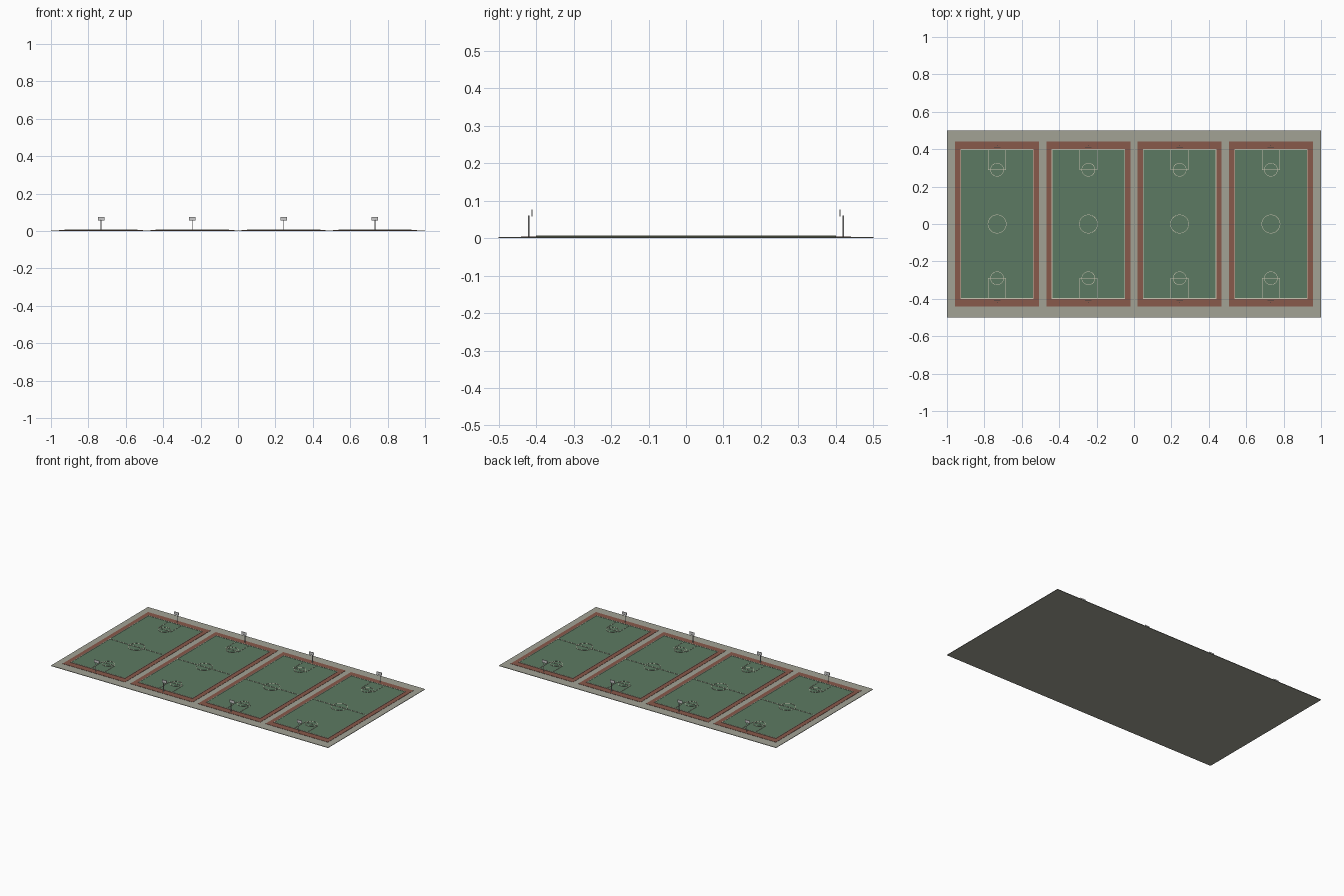
import bpy, bmesh, math
from mathutils import Matrix, Vector

if "Cube" in bpy.data.objects:
    bpy.data.objects.remove(bpy.data.objects["Cube"])


def material(name, rgb):
    m = bpy.data.materials.new(name)
    m.diffuse_color = (*rgb, 1)
    m.use_nodes = True
    m.node_tree.nodes["Principled BSDF"].inputs["Base Color"].default_value = m.diffuse_color
    return m


CONCRETE = material("concrete", (0.36, 0.36, 0.30))
RED = material("red_surround", (0.25, 0.10, 0.07))
GREEN = material("green_court", (0.107, 0.195, 0.122))
PAINT = material("line_paint", (0.60, 0.57, 0.45))


def finish(name, bm, mat=None):
    mesh = bpy.data.meshes.new(name)
    bm.to_mesh(mesh)
    bm.free()
    ob = bpy.data.objects.new(name, mesh)
    bpy.context.collection.objects.link(ob)
    if mat:
        mesh.materials.append(mat)
    return ob


def add_box(bm, x0, x1, y0, y1, z0, z1):
    m = Matrix.Translation(((x0 + x1) / 2, (y0 + y1) / 2, (z0 + z1) / 2))
    m = m @ Matrix.Diagonal((x1 - x0, y1 - y0, z1 - z0, 1))
    bmesh.ops.create_cube(bm, size=1, matrix=m)


def slab(name, cx, hx, hy, z0, z1, mat):
    bm = bmesh.new()
    add_box(bm, cx - hx, cx + hx, -hy, hy, z0, z1)
    return finish(name, bm, mat)


Z_BASE, Z_RED, Z_GREEN, Z_LINE = 0.003, 0.0045, 0.0055, 0.0072
W = 0.002  # half width of side lines
T = 0.0012  # half width of inner markings


def add_ring(bm, cx, cy, r, n=32):
    # flat painted ring with a rectangular cross-section
    section = [(r - T, Z_GREEN), (r + T, Z_GREEN), (r + T, Z_LINE), (r - T, Z_LINE)]
    rows = []
    for i in range(n):
        a = 2 * math.pi * i / n
        rows.append([bm.verts.new((cx + q * math.cos(a), cy + q * math.sin(a), z))
                     for q, z in section])
    for i in range(n):
        a, b = rows[i], rows[(i + 1) % n]
        for k in range(4):
            l = (k + 1) % 4
            bm.faces.new((a[k], b[k], b[l], a[l]))
    bmesh.ops.recalc_face_normals(bm, faces=bm.faces[:])


def court_lines(cx):
    bm = bmesh.new()

    def line(x0, x1, y0, y1):
        add_box(bm, cx + x0, cx + x1, y0, y1, Z_GREEN, Z_LINE)

    add_ring(bm, cx, 0, 0.049)
    for s in (-1, 1):
        add_ring(bm, cx, s * 0.29, 0.035)
    line(-0.194, 0.194, -T, T)  # halfway line
    for s in (-1, 1):
        x, y = s * 0.194, s * 0.398
        line(x - W, x + W, -0.40, 0.40)  # side line
        line(-0.192, 0.192, y - W, y + W)  # end line
        line(-0.048, 0.048, s * 0.29 - T, s * 0.29 + T)  # free throw line
        lo, hi = sorted((s * 0.29, s * 0.398))
        for kx in (-0.047, 0.047):  # key sides
            line(kx - T, kx + T, lo, hi)
    finish("court_lines", bm, PAINT)


def hoop(cx, s):
    # post behind the end line
    bm = bmesh.new()
    bmesh.ops.create_cone(bm, cap_ends=True, segments=8, radius1=0.002, radius2=0.002,
                          depth=0.057, matrix=Matrix.Translation((cx, s * 0.42, 0.0315)))
    finish("hoop_post", bm)
    # backboard
    bm = bmesh.new()
    y = s * 0.4105
    add_box(bm, cx - 0.0175, cx + 0.0175, y - 0.0015, y + 0.0015, 0.057, 0.076)
    finish("backboard", bm)


slab("concrete_base", 0, 1.0, 0.5, 0, Z_BASE, CONCRETE)
for cx in (-0.732, -0.244, 0.244, 0.732):
    slab("red_surround", cx, 0.225, 0.44, Z_BASE, Z_RED, RED)
    slab("green_court", cx, 0.196, 0.40, Z_RED, Z_GREEN, GREEN)
    court_lines(cx)
    for s in (-1, 1):
        hoop(cx, s)
